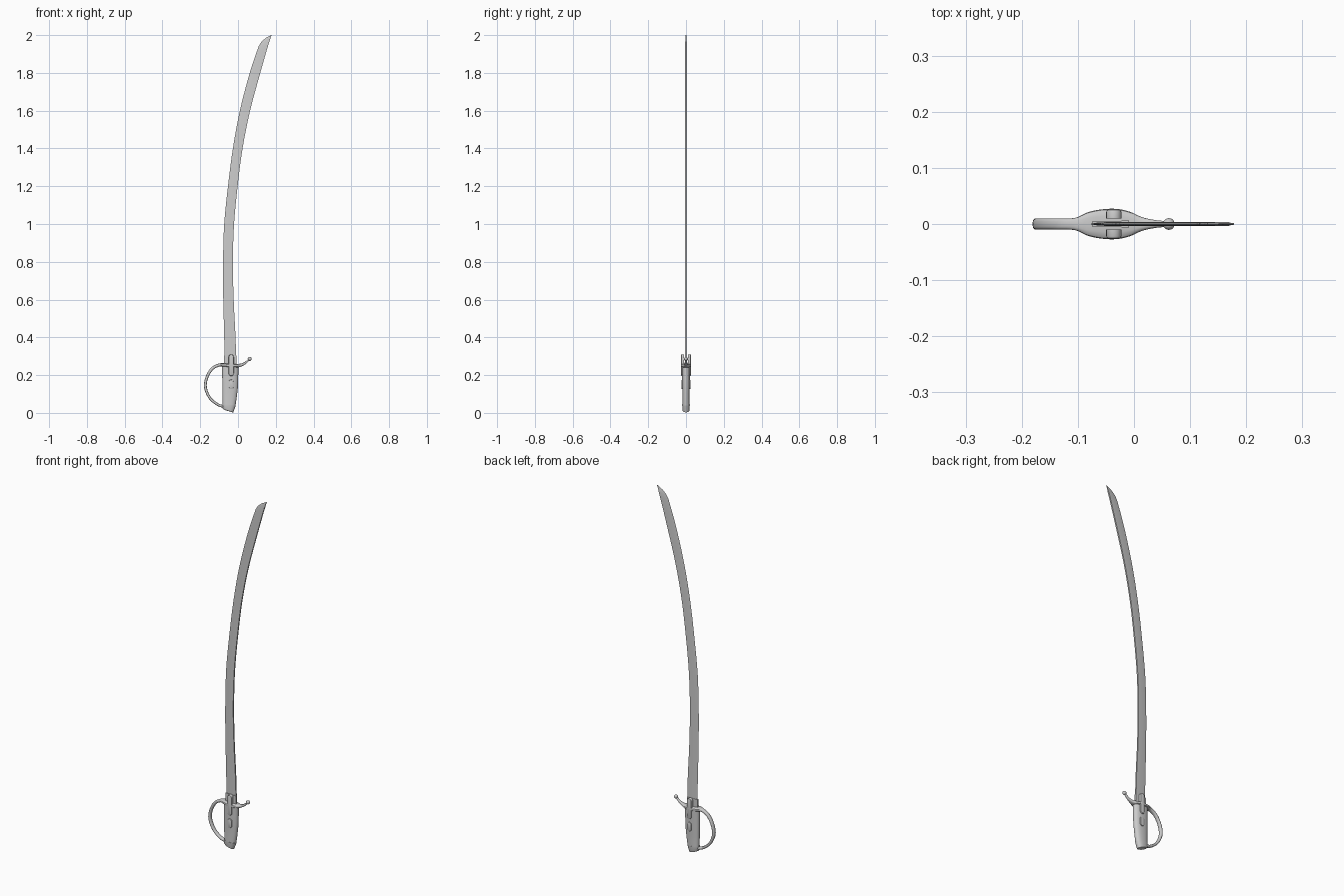
import bpy, bmesh, math
from mathutils import Vector

if "Cube" in bpy.data.objects:
    bpy.data.objects.remove(bpy.data.objects["Cube"])


def loft(name, rings, smooth=True):
    """Skin a list of equal-length closed rings and cap both ends."""
    bm = bmesh.new()
    vs = [[bm.verts.new(p) for p in r] for r in rings]
    n = len(vs[0])
    for a, b in zip(vs, vs[1:]):
        for i in range(n):
            j = (i + 1) % n
            bm.faces.new((a[i], a[j], b[j], b[i]))
    bm.faces.new(vs[0][::-1])
    bm.faces.new(vs[-1])
    bmesh.ops.recalc_face_normals(bm, faces=bm.faces)
    return finish(name, bm, smooth)


def finish(name, bm, smooth=True):
    me = bpy.data.meshes.new(name)
    bm.to_mesh(me)
    bm.free()
    ob = bpy.data.objects.new(name, me)
    bpy.context.collection.objects.link(ob)
    bpy.ops.object.select_all(action='DESELECT')
    ob.select_set(True)
    bpy.context.view_layer.objects.active = ob
    if smooth:
        bpy.ops.object.shade_smooth_by_angle(angle=math.radians(35))
    return ob


def spline(keys, steps):
    """Catmull-Rom interpolation through tuples of any length."""
    out = []
    k = [keys[0]] + list(keys) + [keys[-1]]
    for i in range(1, len(k) - 2):
        for s in range(steps):
            t = s / steps
            out.append([0.5 * (2 * b + (c - a) * t + (2 * a - 5 * b + 4 * c - d) * t * t
                               + (3 * b - a - 3 * c + d) * t ** 3)
                        for a, b, c, d in zip(k[i - 1], k[i], k[i + 1], k[i + 2])])
    out.append(list(keys[-1]))
    return out


def sgnpow(v, p):
    return math.copysign(abs(v) ** p, v)


# curved single-edged blade: (z, cutting edge x, spine x)
blade = spline([(0.22, -0.071, -0.009), (0.40, -0.073, -0.013), (0.60, -0.078, -0.023),
                (0.80, -0.079, -0.027), (1.00, -0.073, -0.021), (1.20, -0.053, -0.002),
                (1.40, -0.027, 0.024), (1.60, 0.010, 0.064), (1.80, 0.062, 0.118),
                (1.94, 0.109, 0.158)], 4)
blade += [[1.965, 0.124, 0.166], [1.985, 0.147, 0.1725], [2.0, 0.1765, 0.178]]
rings = []
for z, e, s in blade:
    m = e + (s - e) * 0.3
    t = 0.004 if z < 1.98 else 0.002
    rings.append([(e, 0, z), (m, -t * 0.7, z), (s, -t, z), (s, t, z), (m, t * 0.7, z)])
loft("blade", rings)

# short collar hugging the base of the blade
loft("blade_collar", [[(x, y, z) for x, y in
     ((-0.074, -0.005), (-0.009, -0.006), (-0.009, 0.006), (-0.074, 0.005))]
     for z in (0.24, 0.305)])


def oval_ring(z, x0, x1, ry, tilt=0.0):
    c, r = (x0 + x1) / 2, (x1 - x0) / 2
    return [(c + r * sgnpow(math.cos(a), 0.85), ry * sgnpow(math.sin(a), 0.85),
             z - tilt * sgnpow(math.cos(a), 0.85))
            for a in (2 * math.pi * i / 32 for i in range(32))]


# grip
loft("grip", [oval_ring(*k) for k in spline(
    [(0.038, -0.081, -0.014, 0.019, 0.004), (0.09, -0.082, -0.006, 0.019, 0.002),
     (0.15, -0.083, 0.0, 0.020, 0), (0.25, -0.084, 0.002, 0.021, 0)], 5)])

# pommel cap with slanted rounded end
loft("pommel_cap", [oval_ring(*k) for k in
     [(0.009, -0.069, -0.030, 0.013, 0.006), (0.011, -0.077, -0.025, 0.017, 0.008),
      (0.018, -0.082, -0.022, 0.019, 0.007), (0.043, -0.083, -0.012, 0.020, 0.004)]])

# knuckle bow, guard plate and quillon: (x, z, half width, half thickness)
path = spline([(-0.070, 0.033, 0.010, 0.007), (-0.105, 0.043, 0.010, 0.007),
               (-0.148, 0.078, 0.010, 0.007), (-0.1725, 0.135, 0.010, 0.0075),
               (-0.164, 0.190, 0.010, 0.0075), (-0.138, 0.233, 0.010, 0.008),
               (-0.105, 0.252, 0.011, 0.008), (-0.082, 0.254, 0.021, 0.009),
               (-0.058, 0.252, 0.026, 0.010), (-0.032, 0.251, 0.027, 0.010),
               (-0.008, 0.250, 0.022, 0.010), (0.015, 0.253, 0.012, 0.008),
               (0.038, 0.264, 0.007, 0.006), (0.060, 0.284, 0.005, 0.005)], 5)
rings = []
for i, (x, z, w, h) in enumerate(path):
    a, b = path[max(i - 1, 0)], path[min(i + 1, len(path) - 1)]
    t = Vector((b[0] - a[0], 0, b[1] - a[1])).normalized()
    n = Vector((-t.z, 0, t.x))
    rings.append([Vector((x, 0, z)) + n * h * sgnpow(math.sin(q), 0.7)
                  + Vector((0, w * sgnpow(math.cos(q), 0.7), 0))
                  for q in (2 * math.pi * k / 16 for k in range(16))])
loft("guard_and_knuckle_bow", rings)

# ball at the quillon end
bm = bmesh.new()
bmesh.ops.create_uvsphere(bm, u_segments=20, v_segments=12, radius=0.0105)
bmesh.ops.translate(bm, verts=bm.verts, vec=(0.062, 0, 0.286))
finish("quillon_ball", bm)


def stadium(name, side, z0, z1, r, y0, y1, bevel):
    """Upright rounded bar on one side of the hilt."""
    def ring(y, d):
        pts = []
        for i in range(20):
            a = math.pi * (i if i < 10 else i - 1) / 9
            zc = z1 - r if i < 10 else z0 + r
            pts.append((-0.036 + (r - d) * math.cos(a), side * y, zc + (r - d) * math.sin(a)))
        return pts
    loft(name, [ring(y0, 0), ring(y1 - bevel, 0), ring(y1 - bevel * 0.3, bevel * 0.3),
                ring(y1, bevel)])


# langets and grip studs on both faces
for side, label in ((-1, "front"), (1, "back")):
    stadium("langet_" + label, side, 0.195, 0.31, 0.0135, 0.010, 0.0265, 0.005)
    stadium("grip_stud_" + label, side, 0.125, 0.176, 0.0125, 0.012, 0.0245, 0.004)
